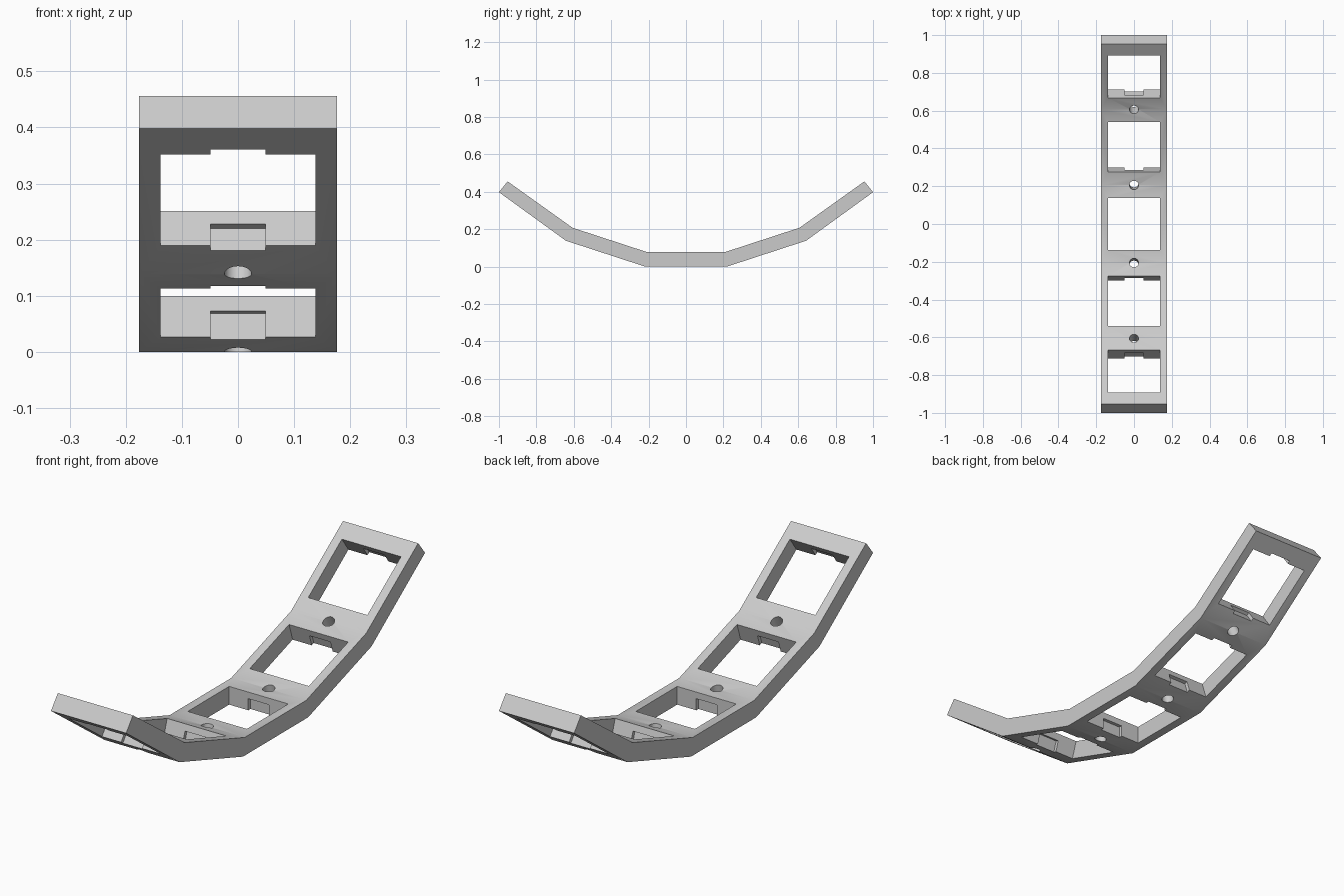
import bpy
import bmesh
import math
from mathutils import Matrix, Vector

cube = bpy.data.objects.get("Cube")
if cube:
    bpy.data.objects.remove(cube, do_unlink=True)

WIDTH = 0.352
THICK = 0.077
HOLE = 0.277            # square opening
NOTCH_W, NOTCH_D, NOTCH_H = 0.098, 0.0145, 0.049

grey = bpy.data.materials.new("light grey")
grey.use_nodes = True
grey.diffuse_color = (0.6, 0.6, 0.6, 1)
grey.node_tree.nodes["Principled BSDF"].inputs["Base Color"].default_value = (0.6, 0.6, 0.6, 1)


def make_object(name, bm):
    bmesh.ops.recalc_face_normals(bm, faces=bm.faces)
    mesh = bpy.data.meshes.new(name)
    bm.to_mesh(mesh)
    bm.free()
    mesh.materials.append(grey)
    obj = bpy.data.objects.new(name, mesh)
    bpy.context.collection.objects.link(obj)
    return obj


def cut(target, bm, matrix):
    """Subtract the shape in bm, placed by matrix, then remove the cutter."""
    bm.transform(matrix)
    cutter = make_object("cutter", bm)
    cutter.hide_render = True
    mod = target.modifiers.new("cut", 'BOOLEAN')
    mod.operation = 'DIFFERENCE'
    mod.solver = 'EXACT'
    mod.object = cutter
    bpy.context.view_layer.objects.active = target
    bpy.ops.object.modifier_apply(modifier=mod.name)
    bpy.data.objects.remove(cutter, do_unlink=True)


def box(size, centre):
    bm = bmesh.new()
    bmesh.ops.create_cube(bm, size=1, matrix=Matrix.Translation(centre) @ Matrix.Diagonal((*size, 1)))
    return bm


def place(y, z, degrees):
    return Matrix.Translation((0, y, z)) @ Matrix.Rotation(math.radians(degrees), 4, 'X')


# Bent strip: half profile mirrored in y, then extruded across x
under = [(0.218, 0), (0.642, 0.1385), (1.0, 0.398)]
upper = [(0.954, 0.456), (0.607, 0.208), (0.206, THICK)]
half = under + upper
profile = half + [(-y, z) for y, z in reversed(half)]
bm = bmesh.new()
face = bm.faces.new([bm.verts.new((-WIDTH / 2, y, z)) for y, z in profile])
side = bmesh.ops.extrude_face_region(bm, geom=[face])
moved = [v for v in side["geom"] if isinstance(v, bmesh.types.BMVert)]
bmesh.ops.translate(bm, verts=moved, vec=Vector((WIDTH, 0, 0)))
strip = make_object("curved_mounting_strip", bm)

# Square openings, each with two notches cut up from the underside
panels = [(0, THICK, 0)]
for s in (1, -1):
    panels += [(s * 0.408, 0.1427, s * 18), (s * 0.780, 0.332, s * 35.7)]
for y, z, angle in panels:
    frame = place(y, z, angle)      # origin on the upper surface
    cut(strip, box((HOLE, HOLE, 0.3), (0, 0, -THICK / 2)), frame)
    low = 0.03
    cut(strip, box((NOTCH_W, HOLE + 2 * NOTCH_D, NOTCH_H + low),
                   (0, 0, -THICK + (NOTCH_H - low) / 2)), frame)

# Round holes through the bends
for s in (1, -1):
    for y, z, angle in ((0.212, THICK / 2, 9), (0.6245, 0.173, 27)):
        bm = bmesh.new()
        bmesh.ops.create_cone(bm, cap_ends=True, segments=32, radius1=0.024, radius2=0.024, depth=0.2)
        cut(strip, bm, place(s * y, z, s * angle))

# Smooth bends and bores, keep the corners sharp
bpy.ops.object.select_all(action='DESELECT')
strip.select_set(True)
bpy.context.view_layer.objects.active = strip
bpy.ops.object.shade_smooth_by_angle(angle=math.radians(30))
